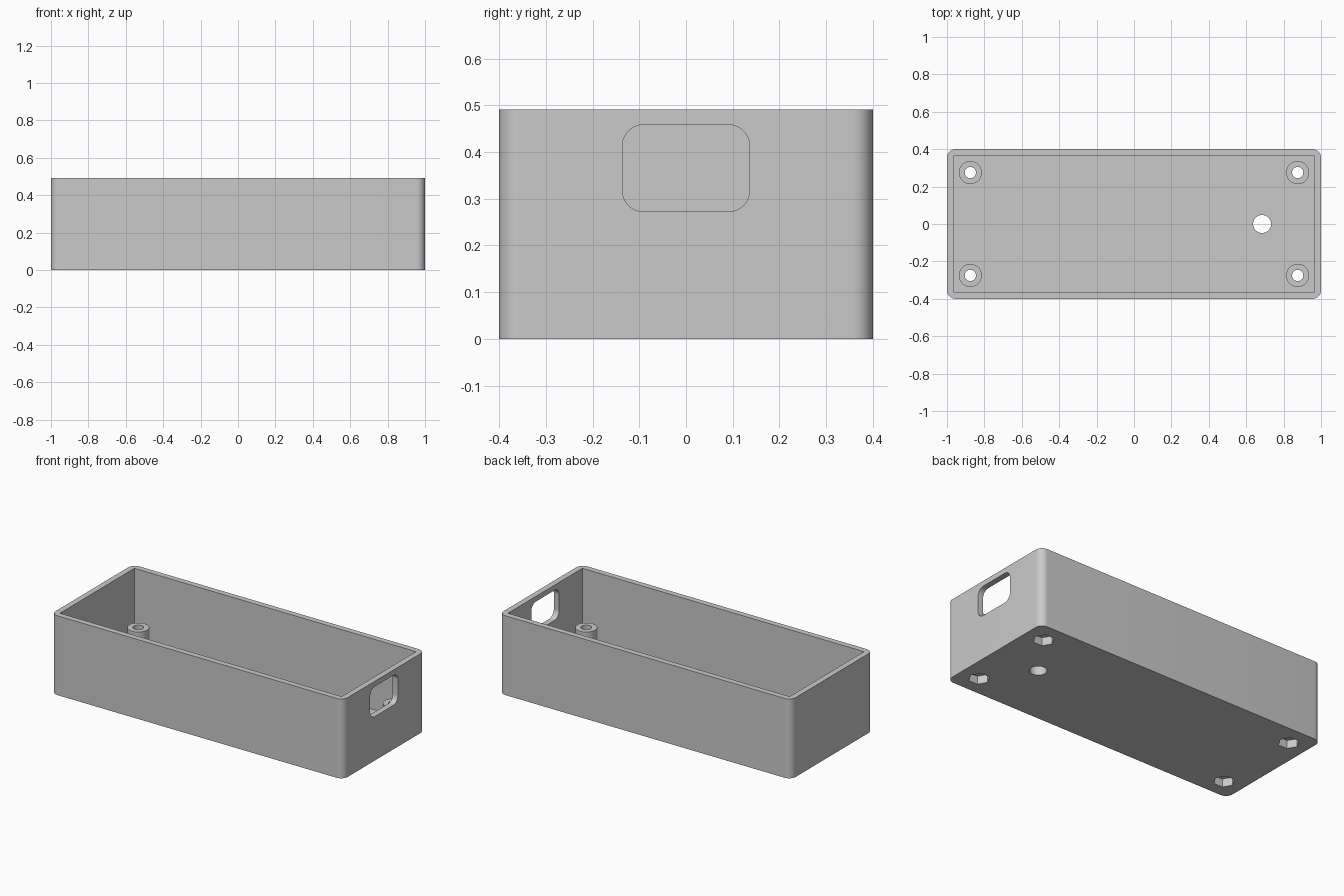
import bpy, bmesh, math

WALL, FLOOR, HEIGHT, POST_TOP = 0.036, 0.0545, 0.491, 0.183

if "Cube" in bpy.data.objects:
    bpy.data.objects.remove(bpy.data.objects["Cube"], do_unlink=True)

grey = bpy.data.materials.new("plain grey")
grey.use_nodes = True
colour = (0.59, 0.59, 0.59, 1)
grey.diffuse_color = colour
for node in grey.node_tree.nodes:
    if node.type == "BSDF_PRINCIPLED":
        node.inputs["Base Color"].default_value = colour


def prism(name, profile, low, high, place=lambda u, v, w: (u, v, w)):
    """Extrude a closed 2D profile between two levels."""
    bm = bmesh.new()
    bottom = [bm.verts.new(place(u, v, low)) for u, v in profile]
    top = [bm.verts.new(place(u, v, high)) for u, v in profile]
    bm.faces.new(bottom)
    bm.faces.new(top)
    for i in range(len(top)):
        j = (i + 1) % len(top)
        bm.faces.new((bottom[i], bottom[j], top[j], top[i]))
    bmesh.ops.recalc_face_normals(bm, faces=bm.faces)
    mesh = bpy.data.meshes.new(name)
    bm.to_mesh(mesh)
    bm.free()
    mesh.materials.append(grey)
    obj = bpy.data.objects.new(name, mesh)
    bpy.context.collection.objects.link(obj)
    return obj


def circle(x, y, radius, sides=48):
    return [(x + radius * math.cos(math.tau * i / sides),
             y + radius * math.sin(math.tau * i / sides)) for i in range(sides)]


def rounded(half_u, half_v, radius, centre_v=0, steps=12):
    points = []
    for corner, (su, sv) in enumerate(((1, 1), (-1, 1), (-1, -1), (1, -1))):
        for i in range(steps + 1):
            a = math.pi / 2 * (corner + i / steps)
            points.append((su * (half_u - radius) + radius * math.cos(a),
                           centre_v + sv * (half_v - radius) + radius * math.sin(a)))
    return points


def combine(target, tool, operation):
    """Apply a boolean and discard the tool."""
    mod = target.modifiers.new(operation, "BOOLEAN")
    mod.operation, mod.solver, mod.object = operation, "EXACT", tool
    bpy.context.view_layer.update()
    graph = bpy.context.evaluated_depsgraph_get()
    result = bpy.data.meshes.new_from_object(target.evaluated_get(graph))
    target.modifiers.clear()
    target.data = result
    bpy.data.objects.remove(tool, do_unlink=True)


# Open tray with rounded outer corners and a square cavity
tray = prism("enclosure_tray", rounded(1, 0.4, 0.045), 0, HEIGHT)
u, v = 1 - WALL, 0.4 - WALL
combine(tray, prism("cavity", [(-u, -v), (u, -v), (u, v), (-u, v)], FLOOR, 1), "DIFFERENCE")

# Screw posts with through holes and hexagonal nut pockets underneath
for x in (-0.875, 0.875):
    for y in (-0.275, 0.275):
        combine(tray, prism("screw_post", circle(x, y, 0.0615), FLOOR / 2, POST_TOP), "UNION")
        combine(tray, prism("screw_hole", circle(x, y, 0.03), -0.1, 1), "DIFFERENCE")
        combine(tray, prism("nut_pocket", circle(x, y, 0.06, 6), -0.1, 0.05), "DIFFERENCE")

# Cable hole in the floor
combine(tray, prism("cable_hole", circle(0.685, 0, 0.048), -0.1, 0.3), "DIFFERENCE")

# Rounded window in the left end wall
window = prism("end_window", rounded(0.136, 0.093, 0.045, 0.3655), 0.9, 1.1,
               lambda a, b, c: (c, a, b))
combine(tray, window, "DIFFERENCE")

# Smooth the curves, keep the edges crisp
tray.data.materials.clear()
tray.data.materials.append(grey)
for face in tray.data.polygons:
    face.material_index = 0
bpy.ops.object.select_all(action="DESELECT")
tray.select_set(True)
bpy.context.view_layer.objects.active = tray
bpy.ops.object.shade_smooth_by_angle(angle=math.radians(30))
